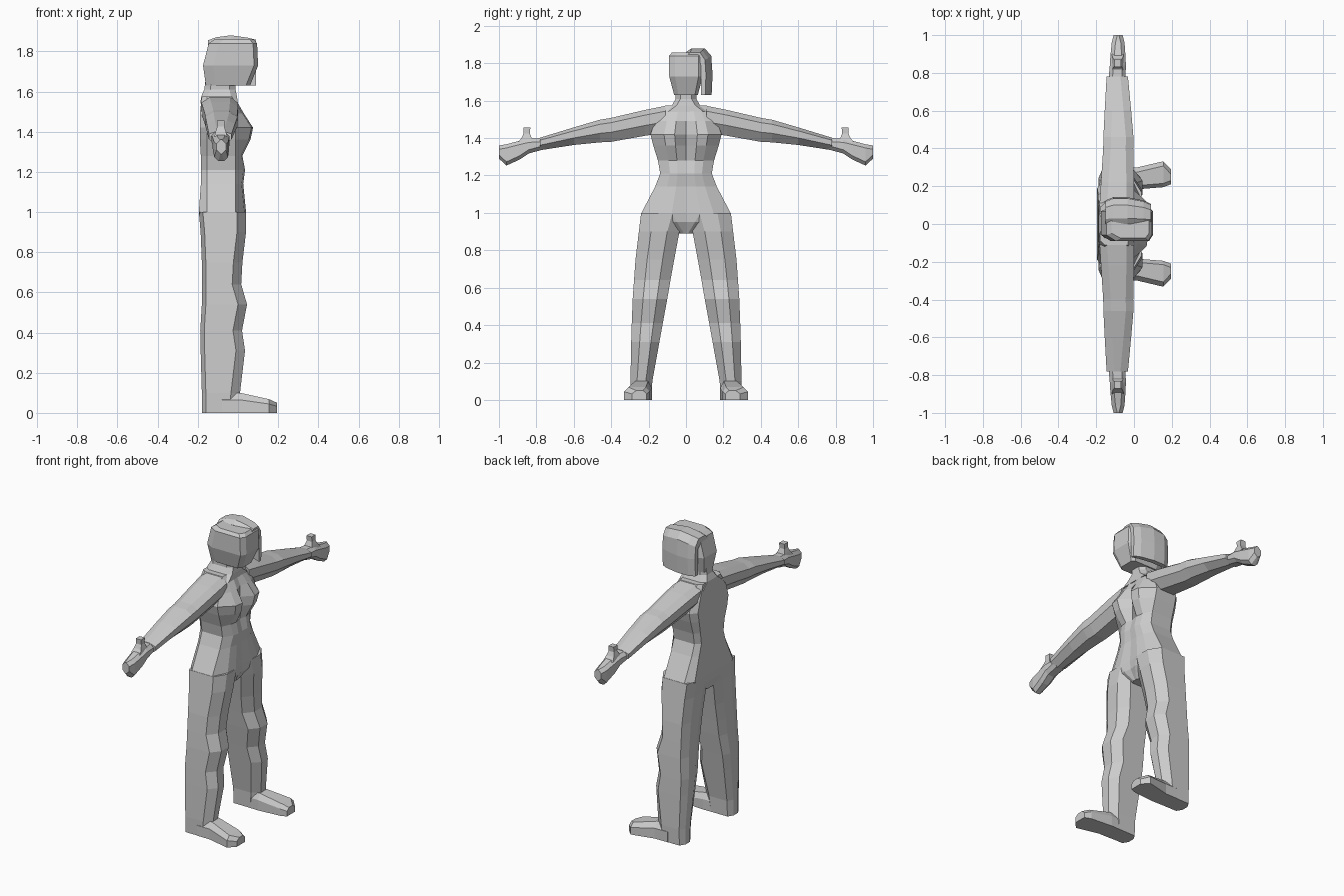
import bpy, bmesh

grey = bpy.data.materials.new("plain_grey")
grey.diffuse_color = (0.6, 0.6, 0.6, 1)


def loft(name, rings):
    """Skin a list of equal-length point rings and cap both ends."""
    bm = bmesh.new()
    vs = [[bm.verts.new(p) for p in r] for r in rings]
    n = len(vs[0])
    for a, b in zip(vs, vs[1:]):
        for i in range(n):
            j = (i + 1) % n
            bm.faces.new((a[i], a[j], b[j], b[i]))
    bm.faces.new(vs[0])
    bm.faces.new(vs[-1])
    bmesh.ops.recalc_face_normals(bm, faces=bm.faces)
    me = bpy.data.meshes.new(name)
    bm.to_mesh(me)
    bm.free()
    me.materials.append(grey)
    ob = bpy.data.objects.new(name, me)
    bpy.context.collection.objects.link(ob)
    return ob


def octagon(a0, a1, b0, b1, ca0, ca1, cb0, cb1):
    """Chamfered box section: ca = chamfer depth along a, cb = along b."""
    return [(a0 + ca0, b0), (a1 - ca1, b0), (a1, b0 + cb0), (a1, b1 - cb1),
            (a1 - ca1, b1), (a0 + ca0, b1), (a0, b1 - cb1), (a0, b0 + cb0)]


# Torso: z, half width, front centre x, bust x, back x
torso = [(1.575, .11, -.02, -.02, -.18), (1.49, .165, .015, .03, -.19),
         (1.42, .19, .015, .075, -.19), (1.36, .175, .01, .062, -.19),
         (1.28, .15, .012, .022, -.185), (1.21, .138, .03, .035, -.185),
         (1.14, .165, .022, .026, -.185), (1.0, .238, .03, .04, -.195),
         (.95, .15, .025, .033, -.188), (.89, .035, -.01, -.005, -.17)]
rings = []
for z, w, xc, xb, back in torso:
    half = [(xb, w * .32), (xb - .008, w * .62), (min(xb, 0) - .012, w),
            (-.155, w), (back, w * .8)]
    rings.append([(xc, 0, z)] + [(x, y, z) for x, y in half]
                 + [(back, 0, z)] + [(x, -y, z) for x, y in reversed(half)])
loft("torso", rings)

# Neck
loft("neck", [[(x, y, z) for x, y in octagon(b, f, -w, w, .03, .03, .025, .025)]
              for z, w, b, f in [(1.54, .12, -.188, .0), (1.575, .075, -.183, -.005),
                                 (1.61, .055, -.168, -.012), (1.67, .055, -.16, -.012)]])

# Head: z, half width, back x, front x
loft("head", [[(x, y, z) for x, y in octagon(b, f, -w, w, .05, .02, w * .35, w * .25)]
              for z, w, b, f in [(1.63, .063, -.16, .06), (1.73, .09, -.174, .1),
                                 (1.84, .09, -.146, .095), (1.858, .075, -.12, .08)]])

# Hair: cap over one half of the head with a hanging side panel
hair = [(0, 1.86), (.03, 1.88), (.10, 1.88), (.135, 1.84), (.142, 1.74), (.137, 1.63),
        (.108, 1.63), (.105, 1.82), (.08, 1.84), (0, 1.84)]
loft("side_hair", [[(x, y * k, z - d * (z > 1.8)) for y, z in hair]
                   for x, k, d in [(-.15, .88, .025), (-.11, 1, .01), (-.035, 1, 0),
                                   (.05, .88, .012), (.09, .75, .022)]])

# Leg: z, inner y, outer y, back x, front x
legs = [(1.0, .0, .24, -.195, .04), (.9, .035, .252, -.186, .04),
        (.75, .063, .27, -.18, .022), (.64, .083, .278, -.18, .016),
        (.54, .1, .285, -.18, .045), (.41, .124, .29, -.188, .02),
        (.31, .142, .293, -.186, .035), (.1, .18, .297, -.18, .01),
        (0, .185, .295, -.18, .0)]
# Arm: y, top z, bottom z, back x, front x
arms = [(.11, 1.572, 1.43, -.182, .0), (.22, 1.55, 1.412, -.175, .0),
        (.40, 1.508, 1.38, -.163, -.004), (.46, 1.498, 1.377, -.162, -.003),
        (.60, 1.457, 1.363, -.155, -.015), (.78, 1.402, 1.335, -.145, -.032)]
hands = [(.765, 1.4, 1.338, -.135, -.045), (.84, 1.397, 1.318, -.128, -.043),
         (.89, 1.385, 1.285, -.125, -.045), (.96, 1.367, 1.253, -.118, -.05),
         (1.0, 1.36, 1.29, -.108, -.06)]
# Foot: x, inner y, outer y, top z
feet = [(-.08, .185, .297, .1), (.01, .183, .298, .1),
        (.155, .195, .332, .068), (.195, .21, .29, .05)]
# Thumb: z, inner y, outer y, half thickness
thumbs = [(1.375, .79, .9, .032), (1.4, .825, .88, .026),
          (1.425, .835, .868, .018), (1.457, .832, .87, .018)]

for side, s in (("right", -1), ("left", 1)):
    loft(side + "_leg", [[(x, s * y, z) for x, y in octagon(
        b, f, i, o, .02, .045, (o - i) * .3, (o - i) * .3)] for z, i, o, b, f in legs])
    loft(side + "_arm", [[(x, s * y, z) for x, z in octagon(
        b, f, lo, hi, .04, .04, (hi - lo) * .4, (hi - lo) * .2)]
        for y, hi, lo, b, f in arms])
    loft(side + "_hand", [[(x, s * y, z) for x, z in octagon(
        b, f, lo, hi, .02, .02, .02, .02)] for y, hi, lo, b, f in hands])
    loft(side + "_thumb", [[(-.086 - t, s * i, z), (-.086 + t, s * i, z),
                            (-.086 + t, s * o, z), (-.086 - t, s * o, z)]
                           for z, i, o, t in thumbs])
    loft(side + "_foot", [[(x, s * i, 0), (x, s * o, 0), (x, s * o, t * .65),
                           (x, s * (o - .025), t), (x, s * (i + .02), t),
                           (x, s * i, t * .65)] for x, i, o, t in feet])
